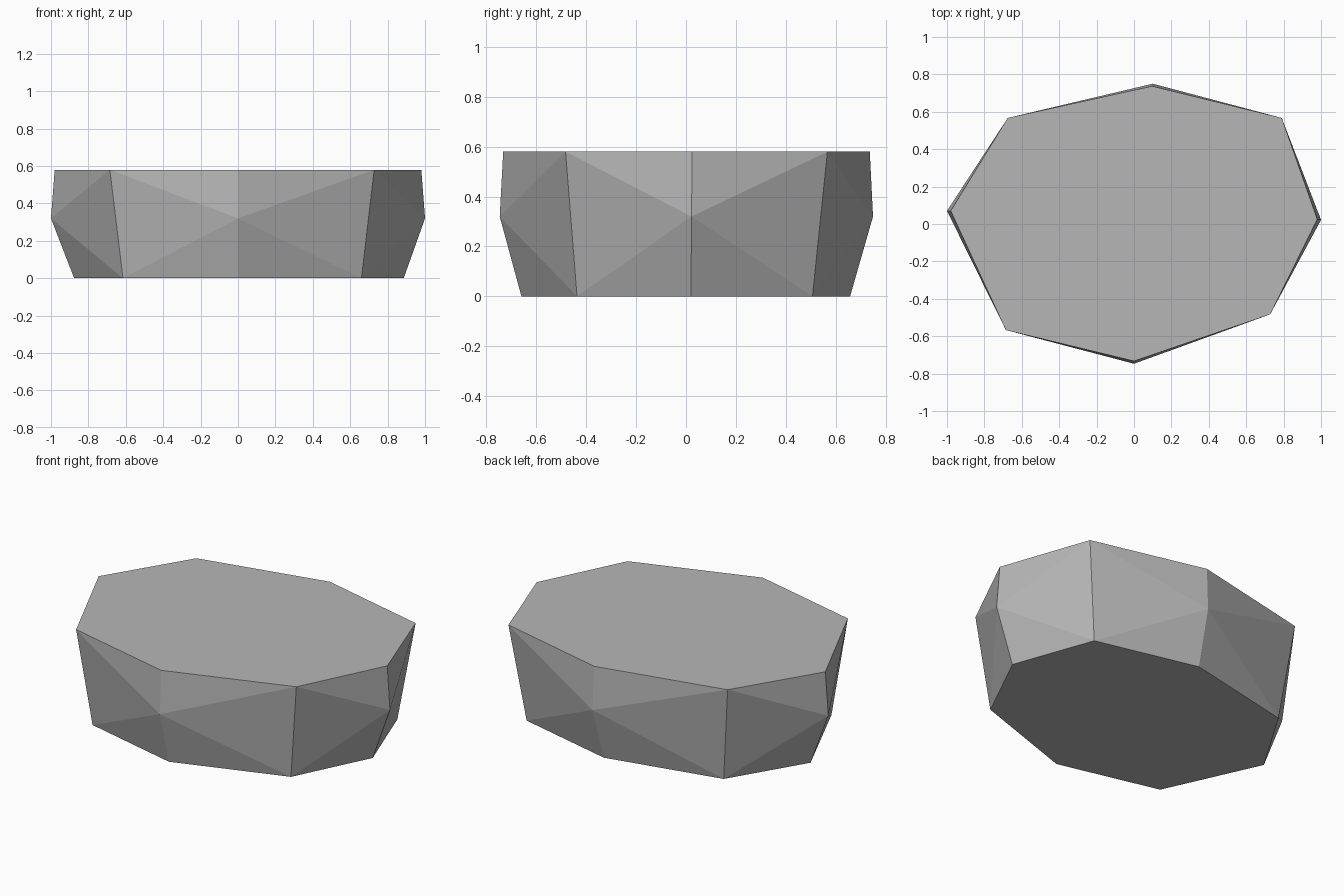
import bpy
import bmesh

if "Cube" in bpy.data.objects:
    bpy.data.objects.remove(bpy.data.objects["Cube"])

TOP_Z, MID_Z = 0.58, 0.32

# Outline of the flat top: cardinal points alternate with diagonal corners
top_outline = [(0.0, -0.733), (0.728, -0.483), (0.98, 0.025), (0.79, 0.567),
               (0.097, 0.737), (-0.675, 0.567), (-0.98, 0.07), (-0.685, -0.567)]
# Smaller outline of the flat base
base_outline = [(0.0, -0.66), (0.66, -0.437), (0.886, 0.02), (0.71, 0.507),
                (0.088, 0.658), (-0.607, 0.507), (-0.876, 0.062), (-0.615, -0.51)]
# Bulging points halfway up, one on each cardinal side
bulge = [(0.0, -0.747), (1.0, 0.022), (0.1, 0.75), (-1.0, 0.07)]

bm = bmesh.new()
top = [bm.verts.new((x, y, TOP_Z)) for x, y in top_outline]
base = [bm.verts.new((x, y, 0)) for x, y in base_outline]
mid = [bm.verts.new((x, y, MID_Z)) for x, y in bulge]

# Flat top and base
bm.faces.new(top)
bm.faces.new(base[::-1])

# Each side is a fan of six facets around its bulging point
for i, centre in enumerate(mid):
    left, card, right = (2 * i - 1) % 8, 2 * i, (2 * i + 1) % 8
    rim = [base[left], base[card], base[right], top[right], top[card], top[left]]
    for a, b in zip(rim, rim[1:] + rim[:1]):
        bm.faces.new((centre, a, b))

bmesh.ops.recalc_face_normals(bm, faces=bm.faces)
mesh = bpy.data.meshes.new("rock")
bm.to_mesh(mesh)
bm.free()

# Stone colour
stone = bpy.data.materials.new("stone grey")
stone.diffuse_color = (0.47, 0.47, 0.47, 1)
stone.use_nodes = True
stone.node_tree.nodes["Principled BSDF"].inputs["Base Color"].default_value = stone.diffuse_color
mesh.materials.append(stone)

rock = bpy.data.objects.new("rock", mesh)
bpy.context.collection.objects.link(rock)
